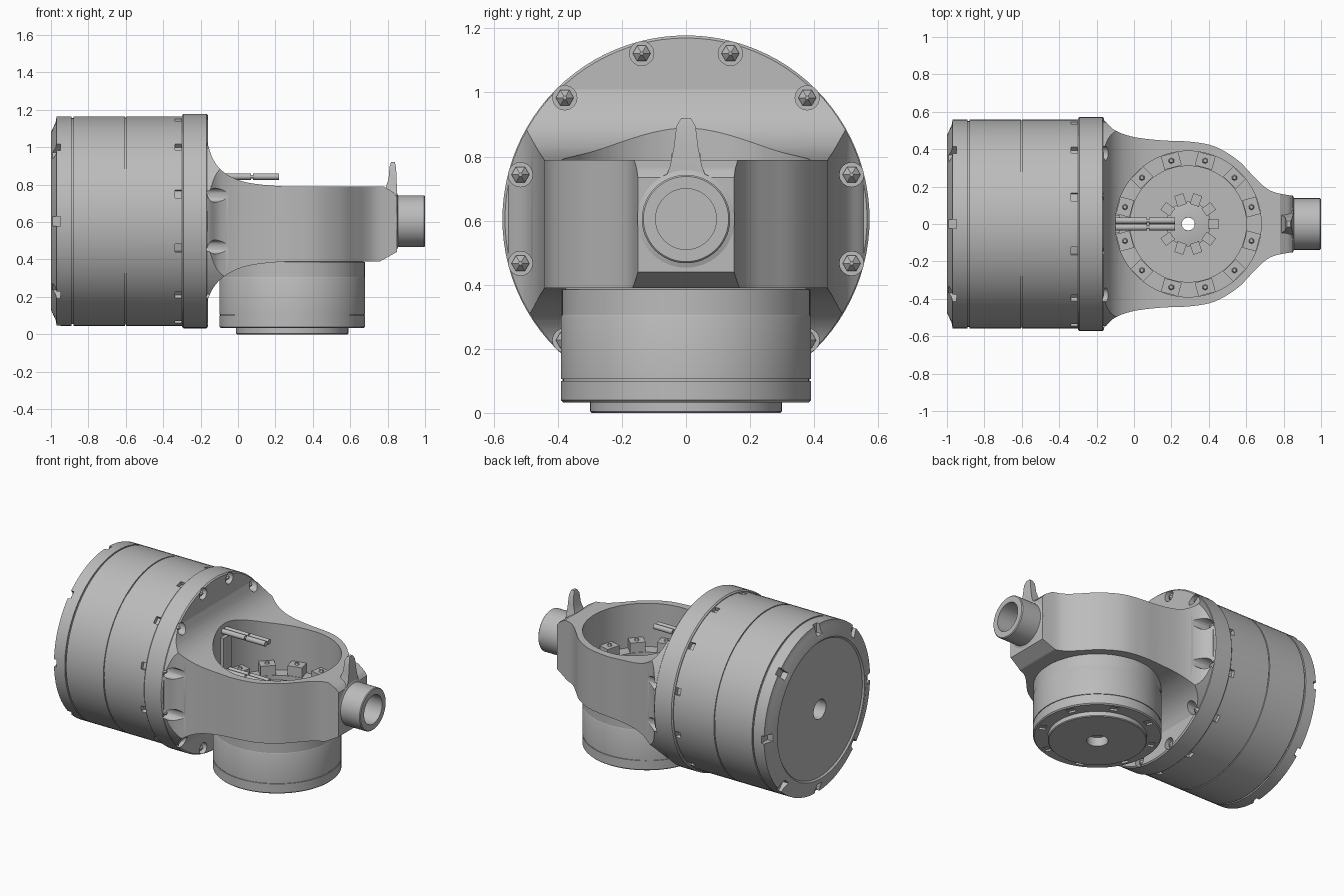
import bpy, bmesh
from math import pi, cos, sin, radians
from mathutils import Matrix, Vector

cube = bpy.data.objects.get("Cube")
if cube:
    bpy.data.objects.remove(cube)

AXIS_Z = 0.605      # height of the drum axis
POCKET_X = 0.29     # centre of the vertical axis

metal = bpy.data.materials.new("grey metal")
metal.use_nodes = True
GREY = (0.5, 0.5, 0.5, 1)
metal.diffuse_color = GREY
metal.node_tree.nodes["Principled BSDF"].inputs["Base Color"].default_value = GREY


def make(name, bm):
    bmesh.ops.remove_doubles(bm, verts=bm.verts, dist=1e-5)
    bmesh.ops.recalc_face_normals(bm, faces=bm.faces)
    mesh = bpy.data.meshes.new(name)
    bm.to_mesh(mesh)
    bm.free()
    obj = bpy.data.objects.new(name, mesh)
    bpy.context.collection.objects.link(obj)
    mesh.materials.append(metal)
    return obj


def lathe(name, profile, axis="X", hollow=False, steps=96):
    """Revolve (position, radius) points round the drum or pocket axis."""
    bm = bmesh.new()
    if axis == "X":
        verts = [bm.verts.new((p, 0, AXIS_Z + r)) for p, r in profile]
        centre, direction = (0, 0, AXIS_Z), (1, 0, 0)
    else:
        verts = [bm.verts.new((POCKET_X + r, 0, p)) for p, r in profile]
        centre, direction = (POCKET_X, 0, 0), (0, 0, 1)
    pairs = list(zip(verts, verts[1:]))
    if hollow:
        pairs.append((verts[-1], verts[0]))
    edges = [bm.edges.new(p) for p in pairs]
    bmesh.ops.spin(bm, geom=verts + edges, cent=centre, axis=direction,
                   angle=2 * pi, steps=steps)
    return make(name, bm)


def smooth_path(points, n=5):
    """Catmull-Rom curve through the points."""
    pts = [Vector(p) for p in points]
    pts = [pts[0]] + pts + [pts[-1]]
    out = []
    for a, b, c, d in zip(pts, pts[1:], pts[2:], pts[3:]):
        for i in range(n):
            t = i / n
            out.append(b + (c - a) * t / 2 + (2 * a - 5 * b + 4 * c - d) * t * t / 2
                       + (3 * b - a - 3 * c + d) * t ** 3 / 2)
    return out + [pts[-1]]


def extrude(name, outline, place, shift):
    bm = bmesh.new()
    face = bm.faces.new([bm.verts.new(place(p)) for p in outline])
    top = bmesh.ops.extrude_face_region(bm, geom=[face])["geom"]
    bmesh.ops.translate(bm, vec=shift, verts=[v for v in top if isinstance(v, bmesh.types.BMVert)])
    return make(name, bm)


def rod(bm, start, length, r1, r2=None, axis="X", sides=16):
    turn = Matrix.Rotation(pi / 2, 4, "Y") if axis == "X" else Matrix()
    where = Matrix.Translation(start) @ turn @ Matrix.Translation((0, 0, length / 2))
    bmesh.ops.create_cone(bm, cap_ends=True, segments=sides, radius1=r1,
                          radius2=r1 if r2 is None else r2, depth=length, matrix=where)


def block(bm, matrix, size):
    bmesh.ops.create_cube(bm, size=1, matrix=matrix @ Matrix.Diagonal((*size, 1)))


def around_x(angle, x, r):
    return Matrix.Translation((x, 0, AXIS_Z)) @ Matrix.Rotation(angle, 4, "X") @ Matrix.Translation((0, 0, r))


def around_z(angle, z, r):
    return Matrix.Translation((POCKET_X, 0, z)) @ Matrix.Rotation(angle, 4, "Z") @ Matrix.Translation((r, 0, 0))


def boolean(target, tool, mode="DIFFERENCE", keep=False):
    tool.hide_render = True
    mod = target.modifiers.new("cut", "BOOLEAN")
    mod.operation, mod.object, mod.solver = mode, tool, "EXACT"
    bpy.context.view_layer.objects.active = target
    bpy.ops.object.modifier_apply(modifier=mod.name)
    if not keep:
        bpy.data.objects.remove(tool)


TWELVE = [radians(15 + 30 * k) for k in range(12)]

# Large drum with grooves, stepped end plate and blind hole
drum = lathe("drum", [(-0.7, 0), (-0.7, 0.065), (-0.99, 0.065), (-0.99, 0.45), (-1, 0.46), (-1, 0.475),
                      (-0.975, 0.53), (-0.97, 0.56), (-0.89, 0.56), (-0.89, 0.55), (-0.88, 0.55),
                      (-0.88, 0.56), (-0.605, 0.56), (-0.605, 0.553), (-0.598, 0.553),
                      (-0.598, 0.56), (-0.25, 0.56), (-0.25, 0)])
bm = bmesh.new()
for k in range(8):
    block(bm, around_x(k * pi / 4, -0.98, 0.54), (0.06, 0.05, 0.09))
for a in TWELVE:
    block(bm, around_x(a, -0.32, 0.56), (0.035, 0.045, 0.05))
boolean(drum, make("drum_notches", bm))

# Bolted flange
flange = lathe("flange", [(-0.3, 0), (-0.3, 0.565), (-0.292, 0.573), (-0.168, 0.573), (-0.16, 0.565), (-0.16, 0)])

# Housing: plan outline crossed with side outline, trimmed by the flange circle
side = smooth_path([(-0.2, 0.58), (-0.155, 0.55), (-0.1, 0.5), (0, 0.465), (0.15, 0.447), (0.3, 0.44), (0.43, 0.415),
                    (0.55, 0.345), (0.63, 0.265), (0.69, 0.205), (0.75, 0.17), (0.85, 0.15)])
plan = side + [Vector((p.x, -p.y)) for p in reversed(side)]
top = smooth_path([(-0.2, 1.15), (-0.16, 1.01), (-0.13, 0.93), (-0.08, 0.87), (0, 0.825), (0.1, 0.803), (0.25, 0.79)])
low = smooth_path([(-0.2, 0.08), (-0.16, 0.19), (-0.12, 0.265), (-0.05, 0.325), (0.05, 0.365), (0.2, 0.385), (0.35, 0.39)])
tip = [Vector(p) for p in [(0.78, 0.79), (0.83, 0.76), (0.85, 0.735), (0.85, 0.44), (0.76, 0.39)]]
housing = extrude("housing", plan, lambda p: (p.x, p.y, 0), (0, 0, 1.3))
boolean(housing, extrude("side_cutter", top + tip + low[::-1], lambda p: (p.x, -0.8, p.y), (0, 1.6, 0)), "INTERSECT")
boolean(housing, lathe("round_cutter", [(-0.2, 0), (-0.2, 0.57), (1, 0.57), (1, 0)]), "INTERSECT")
boolean(housing, lathe("pocket_cutter", [(0.47, 0), (0.47, 0.39), (1.2, 0.39), (1.2, 0)], "Z"))
bm = bmesh.new()
rod(bm, (POCKET_X, 0, 0.2), 0.5, 0.035, axis="Z")
rod(bm, (0.74, 0, AXIS_Z), 0.3, 0.095, sides=48)
boolean(housing, make("hole_cutter", bm))

# Spot-faced recesses and pointed bolts round the flange
bm, bolts = bmesh.new(), bmesh.new()
for a in TWELVE:
    seat = around_x(a, -0.2, 0.535).translation
    rod(bm, seat, 0.19, 0.038)
    rod(bolts, seat - Vector((0.01, 0, 0)), 0.025, 0.028, sides=6)
    rod(bolts, seat + Vector((0.015, 0, 0)), 0.022, 0.028, 0.006, sides=6)
recesses = make("recess_cutter", bm)
boolean(flange, recesses, keep=True)
boolean(housing, recesses)
make("flange_bolts", bolts)

# Lower cylinder with grooves, foot disc and through hole
lower = lathe("lower_cylinder", [(0.41, 0.035), (0.41, 0.375), (0.305, 0.375), (0.305, 0.388), (0.3, 0.39), (0.105, 0.39),
                                 (0.105, 0.385), (0.1, 0.385), (0.1, 0.39), (0.04, 0.39), (0.033, 0.383), (0.033, 0.3),
                                 (0.005, 0.3), (0, 0.295), (0, 0.065), (0.06, 0.065), (0.06, 0.035)], "Z", True)
bm = bmesh.new()
for k in range(8):
    block(bm, around_z(k * pi / 4 + pi / 8, 0.03, 0.345), (0.04, 0.05, 0.03))
boolean(lower, make("foot_notches", bm))
lathe("upper_collar", [(0.3, 0.36), (0.3, 0.388), (0.385, 0.388), (0.395, 0.36)], "Z", True)

# Ring of lugs and bolts inside the pocket
lathe("pocket_ring", [(0.465, 0.31), (0.465, 0.39), (0.5, 0.39), (0.5, 0.31)], "Z", True)
bm = bmesh.new()
for a in TWELVE:
    block(bm, around_z(a, 0.525, 0.35), (0.075, 0.095, 0.08))
    rod(bm, around_z(a, 0.56, 0.35).translation, 0.018, 0.018, 0.01, "Z", 6)
make("pocket_lugs", bm)

# Toothed hub around the through hole
lathe("hub", [(0.465, 0.035), (0.465, 0.12), (0.52, 0.12), (0.53, 0.06), (0.53, 0.035)], "Z", True, 24)
bm = bmesh.new()
for k in range(10):
    block(bm, around_z(k * pi / 5, 0.505, 0.135), (0.06, 0.05, 0.07))
make("hub_teeth", bm)

# Nozzle with blind bore
lathe("nozzle", [(0.74, 0.095), (0.74, 0.135), (0.8, 0.155), (0.85, 0.152), (0.855, 0.138),
                 (0.995, 0.138), (1, 0.133), (1, 0.095)], "X", True, 48)

# Upright pointer on the neck
bm = bmesh.new()
rings = []
for z, x0, x1, w in [(0.7, 0.74, 0.85, 0.075), (0.77, 0.785, 0.85, 0.05), (0.83, 0.805, 0.848, 0.038),
                     (0.895, 0.81, 0.845, 0.03), (0.92, 0.818, 0.838, 0.015)]:
    rings.append([bm.verts.new(c) for c in [(x0, -w, z), (x1, -w, z), (x1, w, z), (x0, w, z)]])
for a, b in zip(rings, rings[1:]):
    for i in range(4):
        bm.faces.new((a[i], a[i - 1], b[i - 1], b[i]))
bm.faces.new(rings[0])
bm.faces.new(rings[-1])
make("pointer", bm)

# Paired pins and their bracket on the pocket wall
bm = bmesh.new()
for z in (0.843, 0.58):
    for y in (-0.018, 0.018):
        rod(bm, (-0.12, y, z), 0.19, 0.017)
        rod(bm, (0.08, y, z), 0.14, 0.017)
        rod(bm, (0.06, y, z), 0.03, 0.009)
make("pins", bm)
bm = bmesh.new()
block(bm, Matrix.Translation((-0.09, 0, 0.68)), (0.03, 0.09, 0.26))
make("pin_bracket", bm)

# Smooth shading with sharp edges
bpy.ops.object.select_all(action="DESELECT")
for obj in bpy.context.collection.objects:
    if obj.type == "MESH" and metal.name in obj.data.materials:
        obj.select_set(True)
        bpy.context.view_layer.objects.active = obj
bpy.ops.object.shade_smooth_by_angle(angle=radians(30))
